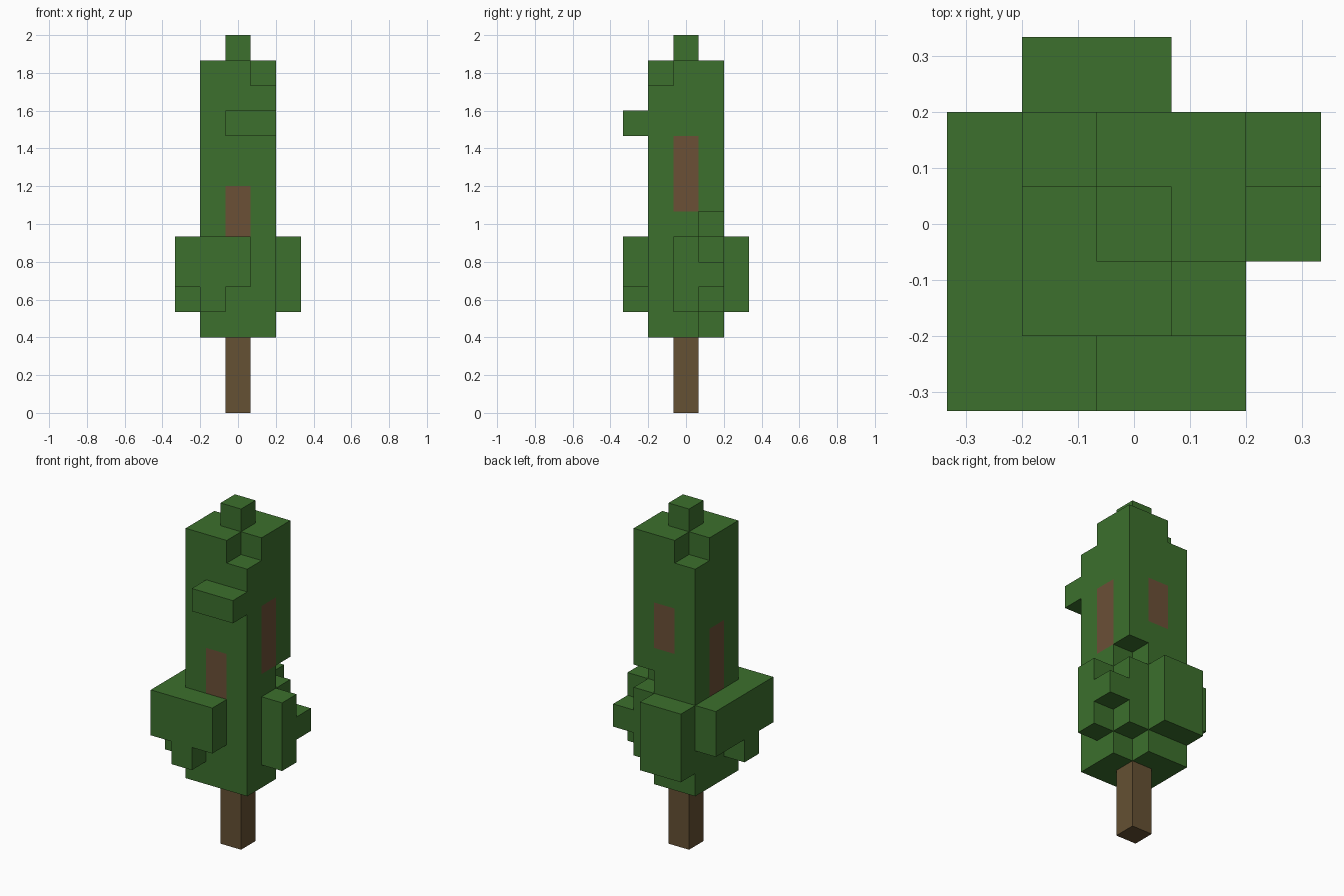
import bpy
import bmesh
from itertools import product
from mathutils import Vector

UNIT = 2 / 15  # edge of one block

if "Cube" in bpy.data.objects:
    bpy.data.objects.remove(bpy.data.objects["Cube"])


def material(name, color):
    mat = bpy.data.materials.new(name)
    mat.use_nodes = True
    mat.diffuse_color = (*color, 1)
    mat.node_tree.nodes["Principled BSDF"].inputs["Base Color"].default_value = (*color, 1)
    return mat


LEAF = material("leaf_green", (0.045, 0.162, 0.026))
BARK = material("bark_brown", (0.130, 0.082, 0.033))
KNOT = material("inner_bark_brown", (0.147, 0.080, 0.037))


def block(x, y, z):
    """Cells in inclusive ranges; x and y count from the tree's axis."""
    return set(product(*(range(a, b + 1) for a, b in (x, y, z))))


def build(name, cells, neighbours, mats, patches=()):
    """Skin a set of cells, leaving out faces shared with other cells."""
    bm = bmesh.new()
    verts = {}

    def corner(p):
        key = tuple(round(c * 2) for c in p)
        if key not in verts:
            verts[key] = bm.verts.new(p * UNIT)
        return verts[key]

    for cell in sorted(cells):
        centre = Vector(cell) + Vector((0, 0, 0.5))
        for axis, sign in product(range(3), (-1, 1)):
            normal = Vector((0, 0, 0))
            normal[axis] = sign
            beside = tuple(int(c + n) for c, n in zip(cell, normal))
            if beside in cells or beside in neighbours:
                continue
            u = Vector((0, 0, 0))
            u[(axis + 1) % 3] = 0.5
            v = normal.cross(u)
            mid = centre + normal / 2
            face = bm.faces.new([corner(mid + d) for d in (-u - v, u - v, u + v, v - u)])
            face.material_index = int(cell in patches)
    mesh = bpy.data.meshes.new(name)
    bm.to_mesh(mesh)
    bm.free()
    for mat in mats:
        mesh.materials.append(mat)
    obj = bpy.data.objects.new(name, mesh)
    bpy.context.collection.objects.link(obj)


# Trunk
trunk = block((0, 0), (0, 0), (0, 2))

# Foliage column and tip, with missing corner blocks
foliage = block((-1, 1), (-1, 1), (3, 13)) | {(0, 0, 14)}
foliage -= {(1, -1, 13), (-1, 1, 13), (1, 1, 7), (1, 1, 3)}

# Side clumps
foliage |= block((-2, 0), (-2, -2), (5, 6)) | {(-1, -2, 4)}      # front
foliage |= block((-2, -2), (-2, 1), (5, 6)) | {(-2, -1, 4)}      # right
foliage |= block((-1, 0), (2, 2), (4, 6))                        # back
foliage |= block((2, 2), (0, 0), (4, 6)) | {(2, 1, 5)}           # left
foliage |= block((0, 1), (-2, -2), (11, 11))                     # upper front

# Bare bark showing through on each side
bare = (block((0, 0), (-1, -1), (7, 8)) | block((0, 0), (1, 1), (9, 10))
        | block((1, 1), (0, 0), (8, 10)) | block((-1, -1), (0, 0), (7, 9)))

build("trunk", trunk, foliage, [BARK])
build("foliage", foliage, trunk, [LEAF, KNOT], bare)
